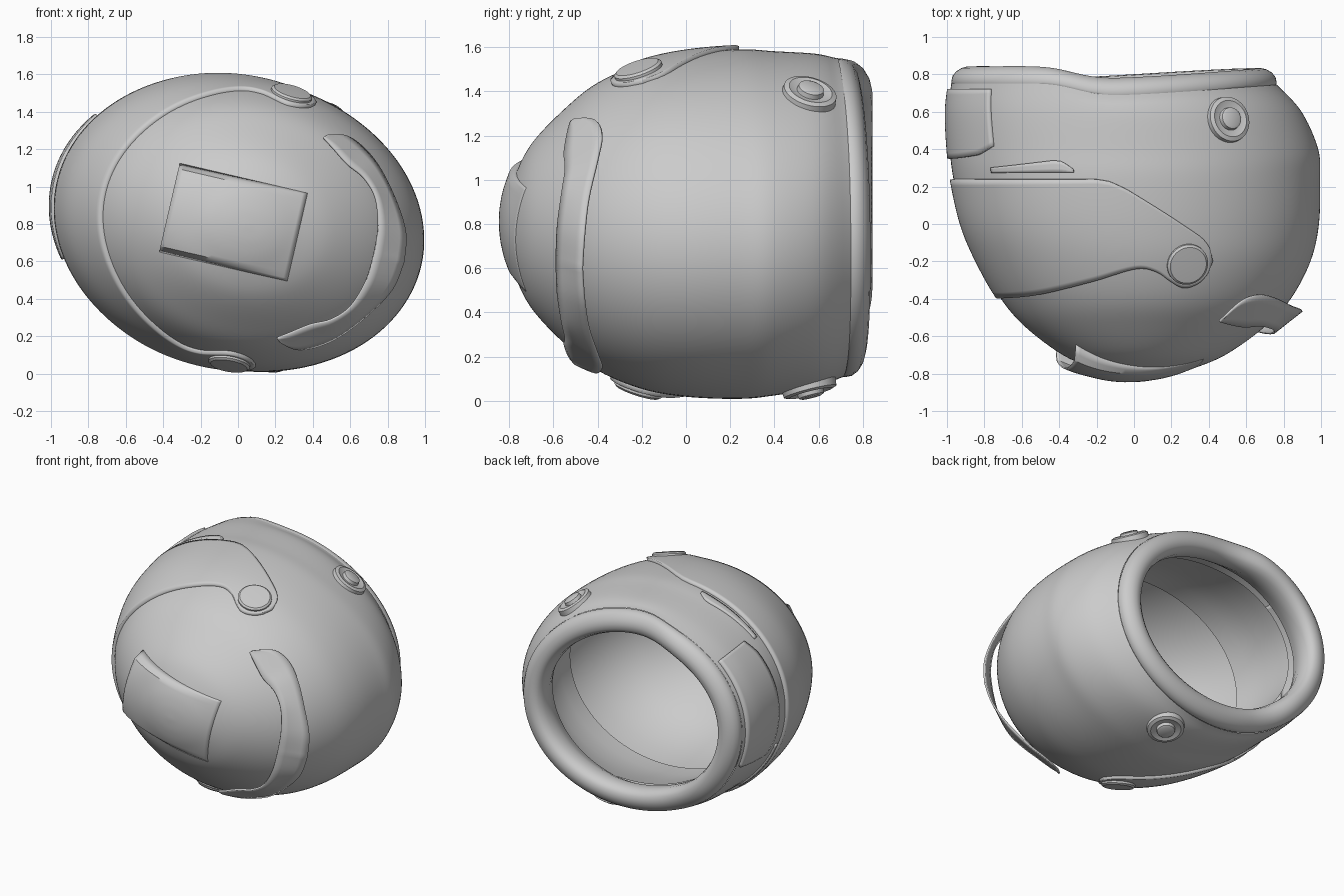
import bpy, bmesh, math
from mathutils import Vector, Matrix

if "Cube" in bpy.data.objects:
    bpy.data.objects.remove(bpy.data.objects["Cube"], do_unlink=True)

grey = bpy.data.materials.new("helmet grey")
grey.use_nodes = True
GREY = (0.6, 0.6, 0.6, 1)
grey.diffuse_color = GREY
grey.node_tree.nodes["Principled BSDF"].inputs["Base Color"].default_value = GREY

TILT = math.radians(13)
C, S = math.cos(TILT), math.sin(TILT)

# Shell profile: depth y, fore-aft shift, half extent in x, half extent in z
PROFILE = [
    (-.822, .045, 0, 0), (-.812, .05, .12, .1), (-.78, .05, .245, .21),
    (-.7, .055, .435, .37), (-.55, .06, .64, .53), (-.4, .065, .775, .65),
    (-.2, .06, .885, .735), (0, .04, .95, .775), (.24, .015, .98, .79),
    (.4, 0, .985, .778), (.6, -.05, .945, .755), (.75, -.11, .87, .72)]


def spline(points, steps):
    """Smooth curve through points (Catmull-Rom)."""
    pts = [Vector(p) for p in points]
    out = []
    for i in range(len(pts) - 1):
        b, c = pts[i], pts[i + 1]
        a = pts[i - 1] if i else b
        d = pts[min(i + 2, len(pts) - 1)]
        for k in range(steps):
            t = k / steps
            out.append(b + (c - a) * t / 2 + (a * 2 - b * 5 + c * 4 - d) * t * t / 2
                       + (b * 3 - a - c * 3 + d) * t ** 3 / 2)
    return out + [pts[-1]]


SAMPLES = spline(PROFILE, 6)


def interp(table, x):
    """Piecewise linear lookup; the first entry of each row is the key."""
    if x <= table[0][0]:
        return tuple(table[0][1:])
    for p, q in zip(table, table[1:]):
        if x <= q[0]:
            t = (x - p[0]) / max(q[0] - p[0], 1e-9)
            return tuple(u + (v - u) * t for u, v in zip(p[1:], q[1:]))
    return tuple(table[-1][1:])


def ring(y):
    """Shift and semi-axes of the tilted ellipse at depth y."""
    shift, hx, hz = interp(SAMPLES, y)
    k = math.cos(2 * TILT)
    a = math.sqrt(max(0, (C * C * hx * hx - S * S * hz * hz) / k))
    w = math.sqrt(max(0, (C * C * hz * hz - S * S * hx * hx) / k))
    return shift, a, w


def place(x, y, z):
    """Helmet axes to scene axes."""
    return Vector((x * C + z * S, y, .803 - x * S + z * C))


WAVE = spline([(-.9, 0), (-.6, -.003), (-.35, -.055), (-.1, -.055), (.6, -.012), (.9, 0)], 6)


def ring_point(y, phi, inset=0, base=None):
    shift, a, w = ring(y if base is None else base)
    x = shift - max(0, a - inset) * math.cos(phi)
    z = max(0, w - inset) * math.sin(phi)
    fade = min(1, max(0, (y - .5) / .22))
    return place(x, y + interp(WAVE, x)[0] * fade * fade, z)


def surface(y, phi):
    """Point and outward normal on the shell."""
    e = .01
    p = ring_point(y, phi)
    n = (ring_point(y, phi + e) - ring_point(y, phi - e)).cross(
        ring_point(y + e, phi) - ring_point(y - e, phi)).normalized()
    if n.dot(p - Vector((0, .2, .803))) < 0:
        n = -n
    return p, n


def finish(name, bm, angle=35, recalc=True):
    bmesh.ops.remove_doubles(bm, verts=bm.verts, dist=.0004)
    if recalc:
        bmesh.ops.recalc_face_normals(bm, faces=bm.faces)
    me = bpy.data.meshes.new(name)
    bm.to_mesh(me)
    bm.free()
    ob = bpy.data.objects.new(name, me)
    bpy.context.collection.objects.link(ob)
    me.materials.append(grey)
    bpy.ops.object.select_all(action='DESELECT')
    ob.select_set(True)
    bpy.context.view_layer.objects.active = ob
    bpy.ops.object.shade_smooth_by_angle(angle=math.radians(angle))
    return ob


def grid(name, rows, closed=False, thick=0, angle=35):
    """Quad surface from rows of points, optionally thickened both ways."""
    bm = bmesh.new()
    vs = [[bm.verts.new(p) for p in r] for r in rows]
    n = len(vs[0])
    for r, q in zip(vs, vs[1:]):
        for i in range(n if closed else n - 1):
            j = (i + 1) % n
            bm.faces.new((r[i], r[j], q[j], q[i]))
    ob = finish(name, bm, angle)
    if thick:
        mod = ob.modifiers.new("thickness", 'SOLIDIFY')
        mod.thickness, mod.offset = thick, 0
    return ob


ANGLES = [2 * math.pi * i / 128 for i in range(128)]

# Outer shell
grid("outer_shell", [[ring_point(s[0], f) for f in ANGLES] for s in SAMPLES], True)

# Padded rim around the neck opening, with a groove against the shell
RIM = [(.7, .06), (.735, .02), (.747, .004), (.76, 0), (.79, .006), (.815, .025), (.834, .055),
       (.842, .085), (.838, .12), (.82, .145), (.78, .16), (.72, .16), (.66, .14), (.6, .11)]
grid("neck_rim", [[ring_point(y, f, d, .75) for f in ANGLES] for y, d in RIM], True)

# Inner liner with a stepped pad edge
LINER = [(.6, .17), (.5, .16), (.35, .14), (.2, .125), (.08, .12), (.07, .085), (-.1, .08),
         (-.3, .08), (-.45, .08), (-.6, .09), (-.68, .1), (-.73, .12), (-.755, .17), (-.765, .3)]
grid("inner_liner", [[ring_point(y, f, d) for f in ANGLES] for y, d in LINER], True)


def patch(name, f0, f1, lo, hi, thick, cols, rows, shift=.05, a=.9):
    """Raised panel on the shell between two edge curves."""
    strips = []
    for i in range(cols + 1):
        f = f0 + (f1 - f0) * i / cols
        x = shift - a * math.cos(f)
        y0, y1 = interp(lo, x)[0], interp(hi, x)[0]
        strips.append([surface(y0 + (y1 - y0) * j / rows, f)[0] for j in range(rows + 1)])
    return grid(name, strips, thick=thick)


# Visor wrapping the face, rounded around the hinges
VISOR_LOW = spline([(-.9, -.39), (-.7, -.37), (-.4, -.3), (-.17, -.235), (-.06, -.25), (.02, -.3),
                    (.1, -.335), (.18, -.315), (.23, -.265), (.25, -.2)], 5)
VISOR_HIGH = [(-.9, .24), (-.3, .24), (-.24, .228), (-.17, .19), (.19, -.07), (.225, -.11),
              (.243, -.15), (.25, -.195)]
end = math.acos((.05 - .25) / .9)
patch("visor", -end, end, VISOR_LOW, VISOR_HIGH, .04, 180, 20)

# Chin bar panel
chin = math.acos(.86)
CHIN_LOW = [(-.85, .35), (-.78, .37), (-.72, .42)]
patch("chin_panel", -chin, chin, CHIN_LOW, [(-.9, .72), (-.7, .72)], .036, 40, 12)


def disc(name, y, phi, steps):
    """Stacked round steps standing on the shell: (radius, height)."""
    p, n = surface(y, phi)
    turn = Matrix.Translation(p) @ n.to_track_quat('Z', 'Y').to_matrix().to_4x4()
    rows = [[turn @ Vector((r * math.cos(t), r * math.sin(t), h)) for t in ANGLES[::2]]
            for r, h in steps]
    grid(name, rows, True)


for side, word in ((1, "upper"), (-1, "lower")):
    # Visor hinge caps
    disc(word + "_hinge_cap", -.21, side * 1.64,
         [(.112, -.05), (.112, .026), (.1, .036), (0, .04)])
    # Rear snap rivets
    disc(word + "_rivet", .56, side * 1.995,
         [(.13, -.05), (.122, .016), (.1, .024), (.07, .014), (.062, .014),
          (.058, .036), (.045, .042), (0, .042)])
    # Slim side vents between visor and chin bar
    patch(word + "_side_vent", side * math.acos(.88), side * math.acos(.5),
          [(-1, .275), (0, .275)], [(-.88, .3), (-.58, .34), (-.54, .335), (-.48, .285)],
          .024, 24, 3, 0, .98)


# Rear spoiler: thin curved fin, mirrored across the centre plane
INNER = spline([(.745, -.585, 0), (.735, -.58, .15), (.685, -.56, .3), (.6, -.545, .39),
                (.5, -.55, .44), (.4, -.535, .51), (.34, -.52, .55)], 5)
OUTER = spline([(.91, -.47, 0), (.885, -.46, .15), (.8, -.44, .3), (.68, -.4, .45),
                (.57, -.38, .54), (.46, -.41, .585), (.36, -.5, .57)], 5)
half = list(zip(INNER, OUTER))
full = [(p, q, -1) for p, q in reversed(half[1:])] + [(p, q, 1) for p, q in half]
fin = []
for p, q, m in full:
    pts = [p.lerp(q, k / 4) for k in range(5)]
    fin.append([place(v.x, v.y, v.z * m) for v in pts])
grid("rear_spoiler", fin, thick=.012)


def shell_depth(x, z):
    """Depth of the crown surface at a point seen from the front."""
    lo, hi = -.822, .2
    for _ in range(30):
        y = (lo + hi) / 2
        shift, a, w = ring(y)
        inside = a > 1e-6 and w > 1e-6 and ((x - shift) / a) ** 2 + (z / w) ** 2 < 1
        lo, hi = (lo, y) if inside else (y, hi)
    return hi


# Crown air scoop: open hood fading into the shell
hood = []
for i in range(29):
    t = i / 28
    row = []
    for j in range(33):
        v = j / 16 - 1
        lift = .07 * (1 - t) ** 1.3 * min(1, (1 - abs(v)) * 9) - .004
        x, z = -.375 + .7 * t, .24 * v
        row.append(place(x, shell_depth(x, z) - lift, z))
    hood.append(row)
grid("crown_scoop", hood, thick=.008)
